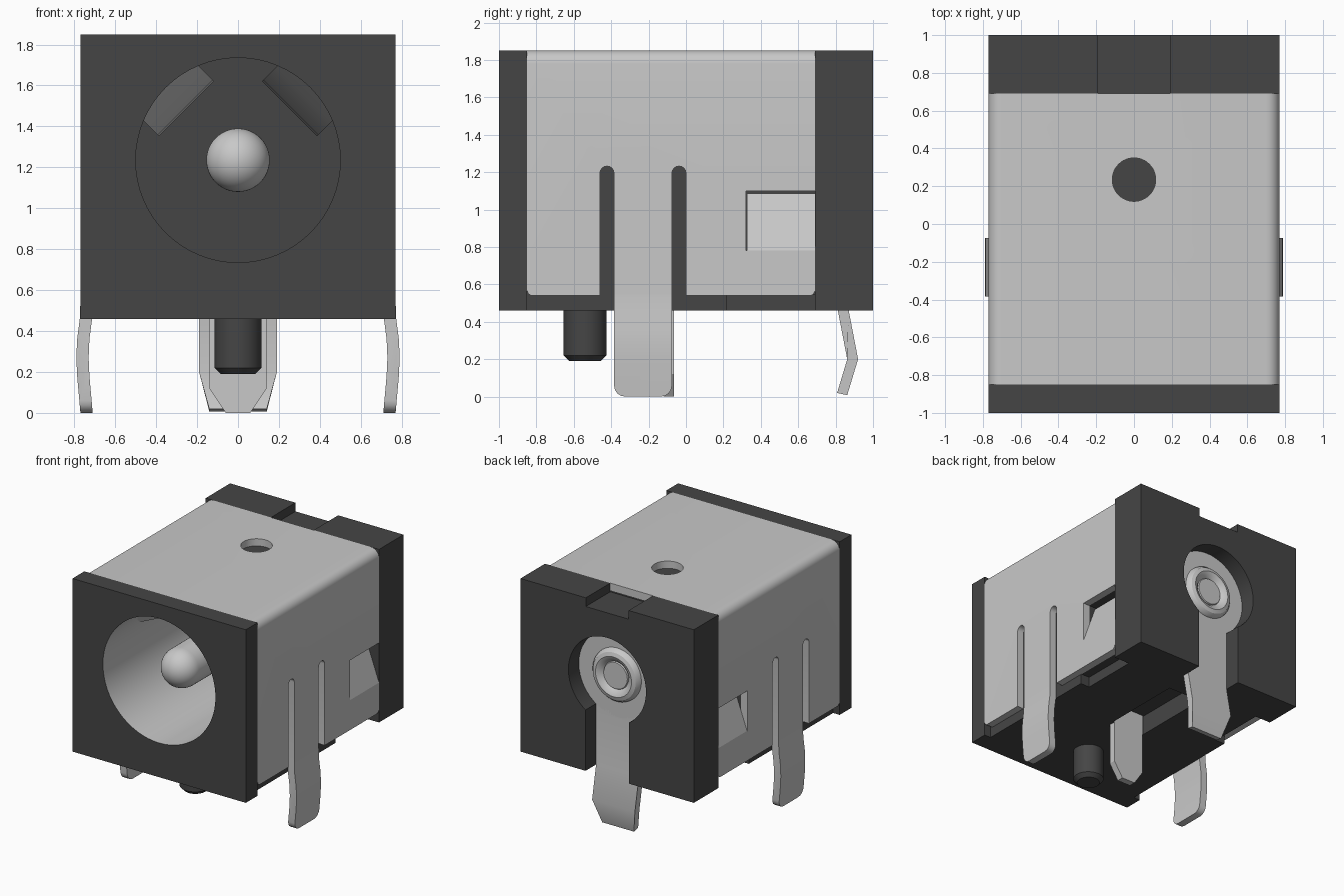
import bpy, bmesh, math
from mathutils import Vector

if "Cube" in bpy.data.objects:
    bpy.data.objects.remove(bpy.data.objects["Cube"])

AXIS_Z = 1.235   # height of the socket axis


def material(name, v):
    m = bpy.data.materials.new(name)
    m.use_nodes = True
    m.diffuse_color = (v, v, v, 1)
    m.node_tree.nodes["Principled BSDF"].inputs["Base Color"].default_value = (v, v, v, 1)
    return m


DARK = material("dark plastic", 0.06)
METAL = material("light metal", 0.58)


def finish(name, bm, mat):
    bmesh.ops.remove_doubles(bm, verts=bm.verts, dist=1e-5)
    bmesh.ops.recalc_face_normals(bm, faces=bm.faces)
    me = bpy.data.meshes.new(name)
    bm.to_mesh(me)
    bm.free()
    ob = bpy.data.objects.new(name, me)
    bpy.context.collection.objects.link(ob)
    me.materials.append(mat)
    smooth(ob)
    return ob


def smooth(ob):
    ob.data.shade_smooth()
    ob.data.set_sharp_from_angle(angle=math.radians(32))


def prism(name, pts, axis, a, b, mat):
    """Extrude a 2D outline along an axis: x takes (y,z), y takes (x,z), z takes (x,y)."""
    i = "xyz".index(axis)
    bm = bmesh.new()
    rings = []
    for d in (a, b):
        ring = []
        for p in pts:
            co = list(p)
            co.insert(i, d)
            ring.append(bm.verts.new(co))
        bm.faces.new(ring)
        rings.append(ring)
    n = len(pts)
    for k in range(n):
        j = (k + 1) % n
        bm.faces.new((rings[0][k], rings[0][j], rings[1][j], rings[1][k]))
    return finish(name, bm, mat)


def box(name, x, y, z, mat=DARK):
    pts = [(x[0], y[0]), (x[1], y[0]), (x[1], y[1]), (x[0], y[1])]
    return prism(name, pts, "z", z[0], z[1], mat)


def arc(cx, cy, r, a, b, n):
    return [(cx + r * math.cos(math.radians(a + (b - a) * k / n)),
             cy + r * math.sin(math.radians(a + (b - a) * k / n))) for k in range(n + 1)]


def lathe(name, prof, axis, centre, mat, n=48):
    """Spin (radius, distance) points around an axis."""
    bm = bmesh.new()
    rings = []
    for r, d in prof:
        ring = []
        for k in range(n):
            t = 2 * math.pi * k / n
            u, v = centre[0] + r * math.cos(t), centre[1] + r * math.sin(t)
            ring.append(bm.verts.new((u, d, v) if axis == "y" else (u, v, d)))
        rings.append(ring)
    for p, q in zip(rings, rings[1:]):
        for k in range(n):
            j = (k + 1) % n
            bm.faces.new((p[k], p[j], q[j], q[k]))
    bmesh.ops.dissolve_degenerate(bm, dist=1e-6, edges=bm.edges)
    return finish(name, bm, mat)


def round_edges(ob, test, offset, seg=4):
    """Bevel the x-direction edges whose midpoint passes the test."""
    bm = bmesh.new()
    bm.from_mesh(ob.data)
    edges = [e for e in bm.edges
             if abs((e.verts[0].co - e.verts[1].co).normalized().x) > 0.9
             and test((e.verts[0].co + e.verts[1].co) / 2)]
    bmesh.ops.bevel(bm, geom=edges, offset=offset, segments=seg, profile=0.5, affect="EDGES")
    bm.to_mesh(ob.data)
    bm.free()
    smooth(ob)


def cut(ob, cutters):
    """Subtract the cutters, then remove them."""
    for c in cutters:
        mod = ob.modifiers.new("cut", "BOOLEAN")
        mod.operation = "DIFFERENCE"
        mod.solver = "EXACT"
        mod.object = c
    bpy.context.view_layer.update()
    deps = bpy.context.evaluated_depsgraph_get()
    me = bpy.data.meshes.new_from_object(ob.evaluated_get(deps))
    ob.modifiers.clear()
    ob.data = me
    for c in cutters:
        bpy.data.objects.remove(c)
    smooth(ob)


def bore():
    return prism("bore_cutter", arc(0, AXIS_Z, 0.5, 0, 354.375, 63), "y", -1.2, 0.55, DARK)


def line_bore(ob):
    """Give the wall of the bore the metal colour."""
    ob.data.materials.clear()
    ob.data.materials.append(DARK)
    ob.data.materials.append(METAL)
    for p in ob.data.polygons:
        on_wall = all(abs(math.hypot(v.x, v.z - AXIS_Z) - 0.5) < 0.004
                      for v in (ob.data.vertices[i].co for i in p.vertices))
        p.material_index = 1 if on_wall and abs(p.normal.y) < 0.1 else 0


# Plastic housing: front flange, core and rear block
flange = box("front_flange", (-0.77, 0.77), (-1, -0.85), (0.46, 1.85))
cut(flange, [bore()])
line_bore(flange)

core = box("housing_core", (-0.712, 0.712), (-0.85, 0.69), (0.46, 1.792))
cutters = [bore(), box("channel_cutter", (-0.15, 0.15), (-0.07, 0.6), (0.4, 0.62))]
for s in (-1, 1):
    cutters.append(box("pocket_cutter", sorted((s * 0.57, s * 0.8)), (0.32, 0.7), (0.78, 1.1)))
    cutters.append(box("step_cutter", sorted((s * 0.63, s * 0.8)), (0.22, 0.7), (0.4, 0.545)))
cut(core, cutters)
line_bore(core)

rear = box("rear_block", (-0.77, 0.77), (0.69, 1), (0.46, 1.85))
cut(rear, [box("notch_cutter", (-0.19, 0.19), (0.6, 1.1), (1.78, 2)),
           prism("recess_cutter", arc(0, AXIS_Z, 0.345, 0, 352.5, 47), "y", 0.81, 1.2, DARK),
           box("slot_cutter", (-0.192, 0.192), (0.812, 1.1), (0.3, 1.2))])

# Locating post under the housing
lathe("locating_post", [(0, 0.19), (0.085, 0.19), (0.115, 0.22), (0.115, 0.5), (0, 0.5)],
      "z", (0, -0.54), DARK)

# Bent metal shell with leg slots, latch windows and top hole
outline = ([(0.77, 0.54)] + arc(0.7, 1.78, 0.07, 0, 90, 8) + arc(-0.7, 1.78, 0.07, 90, 180, 8)
           + [(-0.77, 0.54), (-0.71, 0.54), (-0.71, 1.79), (0.71, 1.79), (0.71, 0.54)])
shell = prism("metal_shell", outline, "y", -0.85, 0.69, METAL)
round_edges(shell, lambda c: c.z < 0.6, 0.03)
cutters = [prism("leg_slot_cutter", [(y - 0.0375, 0.4)] + arc(y, 1.195, 0.0375, 180, 0, 8)
                 + [(y + 0.0375, 0.4)], "x", -1, 1, METAL) for y in (-0.4225, -0.0375)]
cutters.append(box("window_cutter", (-1, 1), (0.32, 0.8), (0.78, 1.1), METAL))
cutters.append(lathe("hole_cutter", [(0, 1.6), (0.115, 1.6), (0.115, 2), (0, 2)],
                     "z", (0, 0.235), METAL))
cut(shell, cutters)

# Side legs, latches and contact springs, one per side
for s, side in ((1, "left"), (-1, "right")):
    outer = [(0.77, 0.545), (0.773, 0.46), (0.786, 0.36), (0.79, 0.27), (0.786, 0.18), (0.77, 0.0)]
    pts = outer + [(x - 0.06, z) for x, z in reversed(outer)]
    leg = prism(side + "_leg", [(s * x, z) for x, z in pts], "y", -0.385, -0.075, METAL)
    round_edges(leg, lambda c: c.z < 0.05, 0.06)

    latch = [(0.77, 0.78), (0.66, 1.085), (0.605, 1.065), (0.71, 0.78)]
    prism(side + "_latch", [(s * x, z) for x, z in latch], "y", 0.325, 0.69, METAL)

    top = [(-0.75, 0.51), (-0.55, 0.45), (-0.2, 0.365), (0.0, 0.355), (0.2, 0.37), (0.54, 0.48)]
    spring = prism(side + "_contact_spring",
                   top + [(y, r + 0.03) for y, r in reversed(top)], "x", -0.19, 0.19, METAL)
    spring.rotation_euler = (0, s * math.pi / 4, 0)
    spring.location = (0, 0, AXIS_Z)

# Centre pin with a round tip
lathe("centre_pin", [(0.155 * math.sin(a), -0.71 - 0.155 * math.cos(a))
                     for a in (math.pi / 24 * k for k in range(13))] + [(0.155, 0.8), (0, 0.8)],
      "y", (0, AXIS_Z), METAL)

# Middle terminal
prism("middle_terminal", [(-0.14, 0.64), (-0.14, 0.12), (-0.06, 0), (0.06, 0), (0.14, 0.12),
                          (0.14, 0.64)], "y", -0.12, -0.065, METAL)

# Rear terminal: disc, rivet and bent tapering tail
lathe("rear_terminal_disc", [(0, 0.8), (0.343, 0.8), (0.343, 0.87), (0, 0.87)],
      "y", (0, AXIS_Z), METAL)
lathe("rear_rivet", [(0.215, 0.86), (0.21, 0.885), (0.19, 0.91), (0.16, 0.92), (0.135, 0.91),
                     (0.115, 0.89), (0.11, 0.885), (0.105, 0.895), (0, 0.895)],
      "y", (0, AXIS_Z), METAL)
back = [(0.87, 1.1), (0.87, 0.46), (0.92, 0.2), (0.862, 0.008)]
tail = prism("rear_terminal_tail", back + [(0.808, 0.02), (0.862, 0.2), (0.812, 0.46), (0.812, 1.1)],
             "x", -0.19, 0.19, METAL)
for v in tail.data.vertices:
    if v.co.z < 0.1:
        v.co.x *= 0.74
